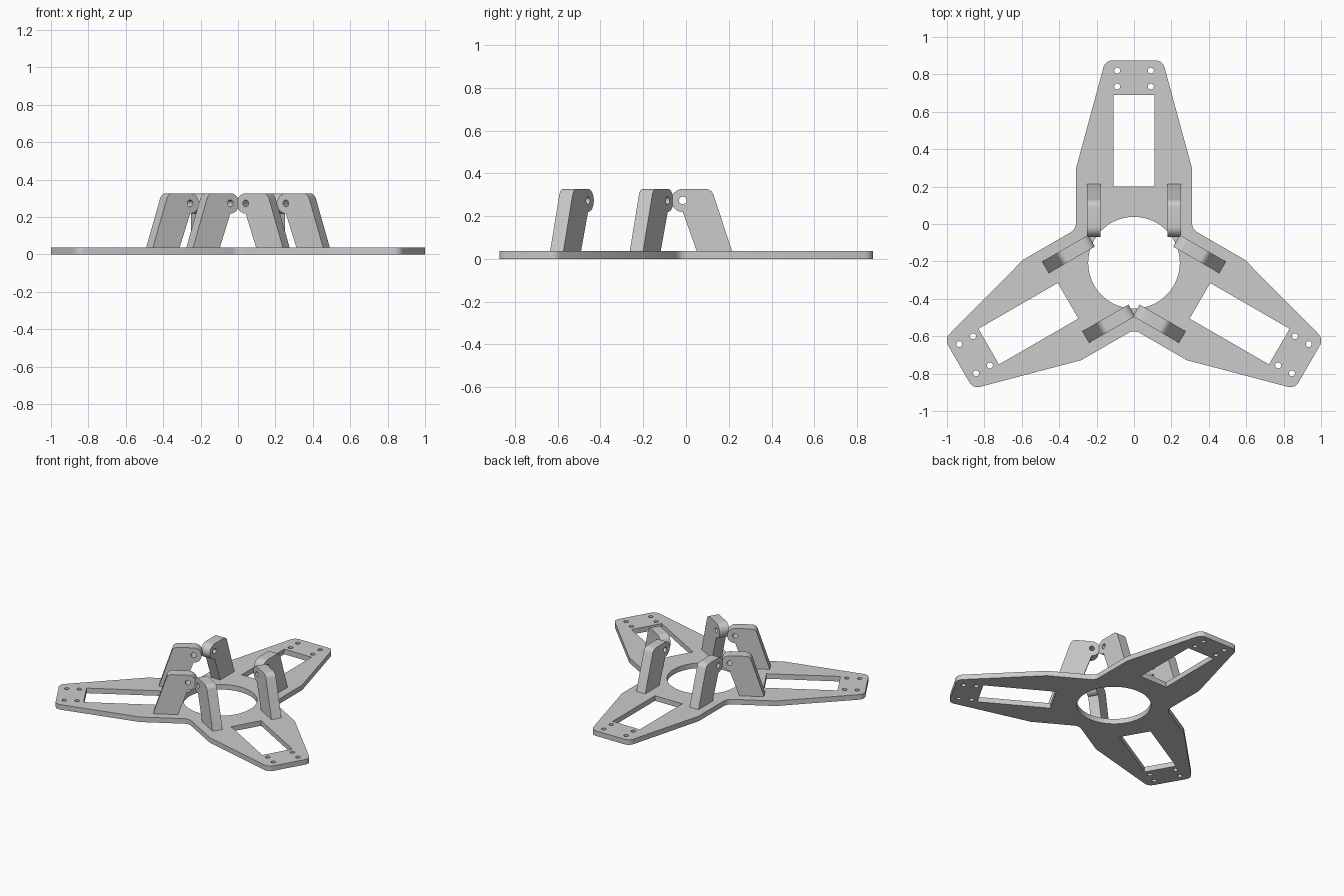
import bpy, bmesh, math
from mathutils import Matrix, Vector

cube = bpy.data.objects.get("Cube")
if cube:
    bpy.data.objects.remove(cube, do_unlink=True)

CENTRE = Matrix.Translation((0, -0.207, 0))
THICK = 0.037
ARMS = [Matrix.Rotation(math.radians(a), 4, 'Z') for a in (0, 120, 240)]

grey = bpy.data.materials.new("light grey")
grey.use_nodes = True
colour = (0.6, 0.6, 0.6, 1)
grey.diffuse_color = colour
grey.node_tree.nodes["Principled BSDF"].inputs["Base Color"].default_value = colour


def arc(cx, cy, r, start, end, steps):
    """Points on an arc, angles in degrees."""
    angles = [math.radians(start + (end - start) * i / steps) for i in range(steps + 1)]
    return [Vector((cx + r * math.cos(a), cy + r * math.sin(a))) for a in angles]


def circle(cx, cy, r, steps=32):
    return arc(cx, cy, r, 0, 360, steps)[:-1]


def fillet(before, corner, after, r, steps=8):
    """Points of a rounded corner of radius r."""
    a, b = (before - corner).normalized(), (after - corner).normalized()
    half = a.angle(b) / 2
    mid = corner + (a + b).normalized() * (r / math.sin(half))
    p = (corner + a * (r / math.tan(half)) - mid).normalized()
    q = (corner + b * (r / math.tan(half)) - mid).normalized()
    return [mid + p.slerp(q, i / steps).normalized() * r for i in range(steps + 1)]


def spin(points, turn):
    return [(turn @ p.to_3d()).to_2d() for p in points]


def flat_part(name, loops, depth, matrix):
    """Extrude an outline with holes, then place it."""
    curve = bpy.data.curves.new(name, 'CURVE')
    curve.dimensions = '2D'
    curve.fill_mode = 'BOTH'
    curve.extrude = depth / 2
    for loop in loops:
        spline = curve.splines.new('POLY')
        spline.points.add(len(loop) - 1)
        for point, co in zip(spline.points, loop):
            point.co = (co.x, co.y, 0, 1)
        spline.use_cyclic_u = True
    temp = bpy.data.objects.new(name + " outline", curve)
    bpy.context.collection.objects.link(temp)
    graph = bpy.context.evaluated_depsgraph_get()
    mesh = bpy.data.meshes.new_from_object(temp.evaluated_get(graph))
    bpy.data.objects.remove(temp, do_unlink=True)
    bm = bmesh.new()
    bm.from_mesh(mesh)
    bmesh.ops.remove_doubles(bm, verts=bm.verts, dist=0.0001)
    bmesh.ops.recalc_face_normals(bm, faces=bm.faces)
    bm.to_mesh(mesh)
    bm.free()
    mesh.transform(matrix)
    mesh.materials.clear()
    mesh.materials.append(grey)
    obj = bpy.data.objects.new(name, mesh)
    bpy.context.collection.objects.link(obj)
    bpy.ops.object.select_all(action='DESELECT')
    obj.select_set(True)
    bpy.context.view_layer.objects.active = obj
    bpy.ops.object.shade_smooth_by_angle(angle=math.radians(25))


# Three-armed base plate: rounded crotches and tips
crotch, shoulder, tip = Vector((0.31, 0.179)), Vector((0.31, 0.505)), Vector((0.153, 1.082))
flip = Vector((-1, 1))
left_shoulder, left_tip = shoulder * flip, tip * flip
before_crotch = spin([left_shoulder], ARMS[2])[0]
side = (fillet(before_crotch, crotch, shoulder, 0.06) + [shoulder]
        + fillet(shoulder, tip, left_tip, 0.05)
        + fillet(tip, left_tip, left_shoulder, 0.05) + [left_shoulder])
slot = [Vector(p) for p in ((-0.11, 0.407), (0.11, 0.407), (0.11, 0.897), (-0.11, 0.897))]
outline, holes = [], [circle(0, 0, 0.245, 72)]
for arm in ARMS:
    outline += spin(side, arm)
    holes.append(spin(slot, arm))
    for x in (-0.09, 0.09):
        for y in (0.942, 1.027):
            holes.append(spin(circle(x, y, 0.016, 20), arm))
flat_part("base_plate", [outline] + holes, THICK,
          CENTRE @ Matrix.Translation((0, 0, THICK / 2)))

# Leaning hinge lugs, a pair on each arm
foot_out, foot_in = Vector((0.422, THICK)), Vector((0.257, THICK))
knuckle = arc(0.192, 0.273, 0.054, 90, 270, 20)
lug = ([foot_out] + fillet(foot_out, Vector((0.327, 0.327)), knuckle[0], 0.04)
       + knuckle + [foot_in])
pin_hole = circle(0.192, 0.273, 0.018, 20)
upright = Matrix(((0, 0, 1, 0), (1, 0, 0, 0), (0, 1, 0, 0), (0, 0, 0, 1)))
for arm, label in zip(ARMS, ("back", "right", "left")):
    for x, edge in ((-0.215, "a"), (0.215, "b")):
        flat_part(f"{label}_hinge_lug_{edge}", [lug, pin_hole], 0.072,
                  CENTRE @ arm @ Matrix.Translation((x, 0, 0)) @ upright)
